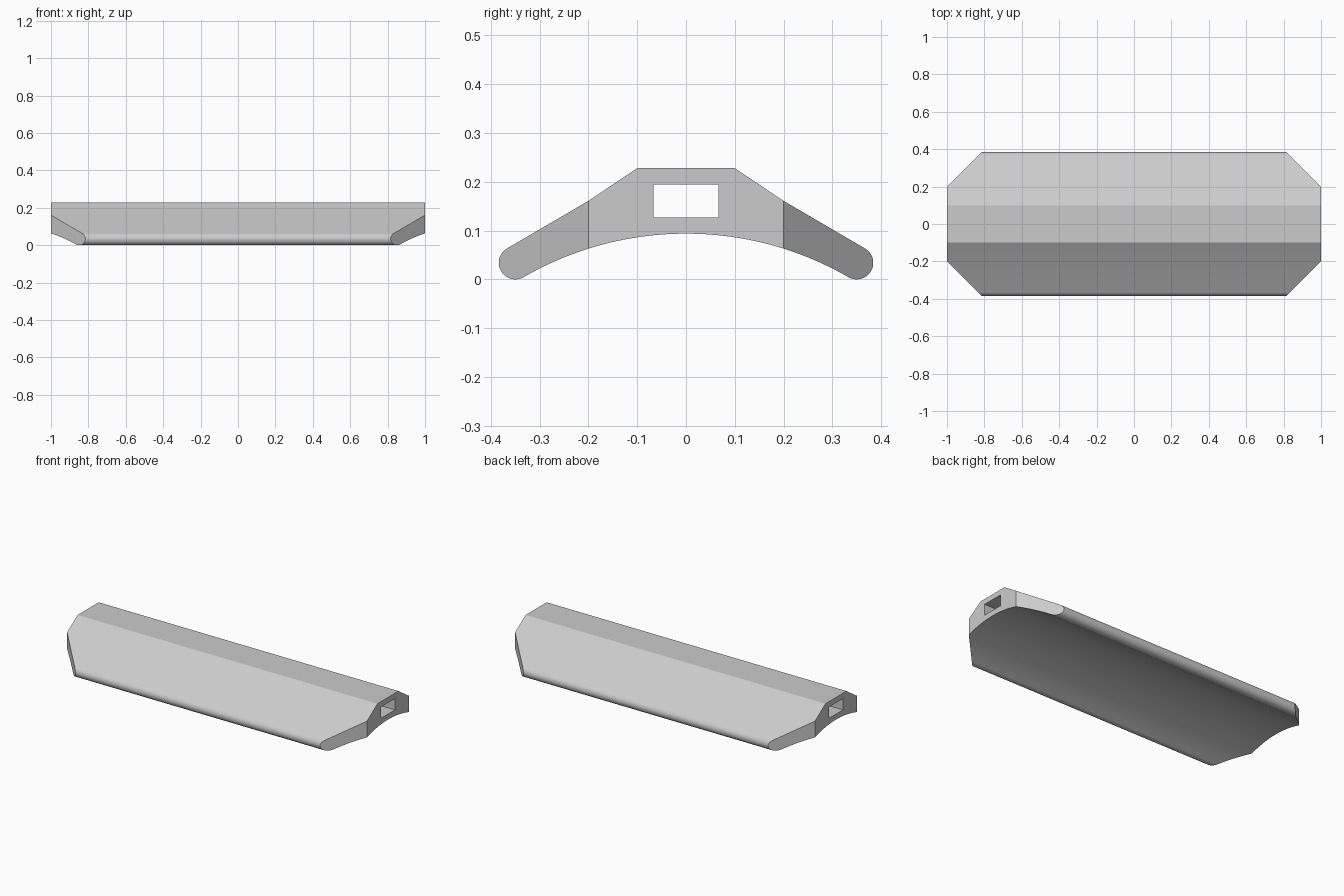
import bpy, bmesh
from math import sin, cos, radians
from mathutils import Vector

cube = bpy.data.objects.get("Cube")
if cube:
    bpy.data.objects.remove(cube, do_unlink=True)

HALF_LENGTH = 1.0
TIP_Y, TIP_R = 0.35, 0.034      # rounded lip along each long edge
SLOPE = 30                      # lip and underside meet at this angle

grey = bpy.data.materials.new("plain grey")
grey.use_nodes = True
grey.diffuse_color = (0.6, 0.6, 0.6, 1)
grey.node_tree.nodes["Principled BSDF"].inputs["Base Color"].default_value = (0.6, 0.6, 0.6, 1)


def arc(cy, cz, r, start, end, steps):
    """Points on an arc, with angles measured from straight up."""
    angles = [radians(start + (end - start) * i / steps) for i in range(steps + 1)]
    return [(cy + r * sin(a), cz + r * cos(a)) for a in angles]


def extrude_profile(name, profile, half):
    """Extrude a (y, z) outline along x and return the bmesh object data."""
    bm = bmesh.new()
    face = bm.faces.new([bm.verts.new((-half, y, z)) for y, z in profile])
    new = bmesh.ops.extrude_face_region(bm, geom=[face])["geom"]
    verts = [g for g in new if isinstance(g, bmesh.types.BMVert)]
    bmesh.ops.translate(bm, verts=verts, vec=(2 * half, 0, 0))
    bmesh.ops.recalc_face_normals(bm, faces=bm.faces)
    return bm


def make_object(name, bm):
    mesh = bpy.data.meshes.new(name)
    bm.to_mesh(mesh)
    bm.free()
    mesh.materials.append(grey)
    obj = bpy.data.objects.new(name, mesh)
    bpy.context.collection.objects.link(obj)
    return obj


# Half outline: flat crown, sloping wing, round lip, then arched underside
tip = arc(TIP_Y, TIP_R, TIP_R, SLOPE, 180 + SLOPE, 20)
arch_y, arch_z = tip[-1]
arch_r = arch_y / sin(radians(SLOPE))
arch = arc(0, arch_z - arch_r * cos(radians(SLOPE)), arch_r, SLOPE, 0, 16)
half_outline = [(0.1, 0.228), (0.2, 0.161)] + tip + arch[1:]
outline = half_outline + [(-y, z) for y, z in reversed(half_outline[:-1])]

# Body with its four corners cut off at 45 degrees
bm = extrude_profile("arched_bar", outline, HALF_LENGTH)
for sx in (-1, 1):
    for sy in (-1, 1):
        cut = bmesh.ops.bisect_plane(
            bm, geom=bm.verts[:] + bm.edges[:] + bm.faces[:], dist=1e-5,
            plane_co=(sx * HALF_LENGTH, sy * 0.2, 0),
            plane_no=Vector((sx, sy, 0)).normalized(), clear_outer=True)["geom_cut"]
        rim = [g for g in cut if isinstance(g, bmesh.types.BMEdge)]
        bmesh.ops.contextual_create(bm, geom=rim)
bmesh.ops.remove_doubles(bm, verts=bm.verts, dist=1e-5)
bmesh.ops.recalc_face_normals(bm, faces=bm.faces)
body = make_object("arched_bar", bm)

# Rectangular channel running the whole length
channel = [(-0.067, 0.127), (0.067, 0.127), (0.067, 0.195), (-0.067, 0.195)]
cutter = make_object("channel_cutter", extrude_profile("channel", channel, 1.2))
cutter.hide_render = True
bpy.context.view_layer.objects.active = body
body.select_set(True)
boolean = body.modifiers.new("channel", 'BOOLEAN')
boolean.operation = 'DIFFERENCE'
boolean.solver = 'EXACT'
boolean.object = cutter
bpy.ops.object.modifier_apply(modifier=boolean.name)
bpy.data.objects.remove(cutter, do_unlink=True)

# Smooth lips and underside, crisp creases elsewhere
bpy.ops.object.shade_smooth_by_angle(angle=radians(20))
weighted = body.modifiers.new("flat_wings", 'WEIGHTED_NORMAL')
weighted.keep_sharp = True
